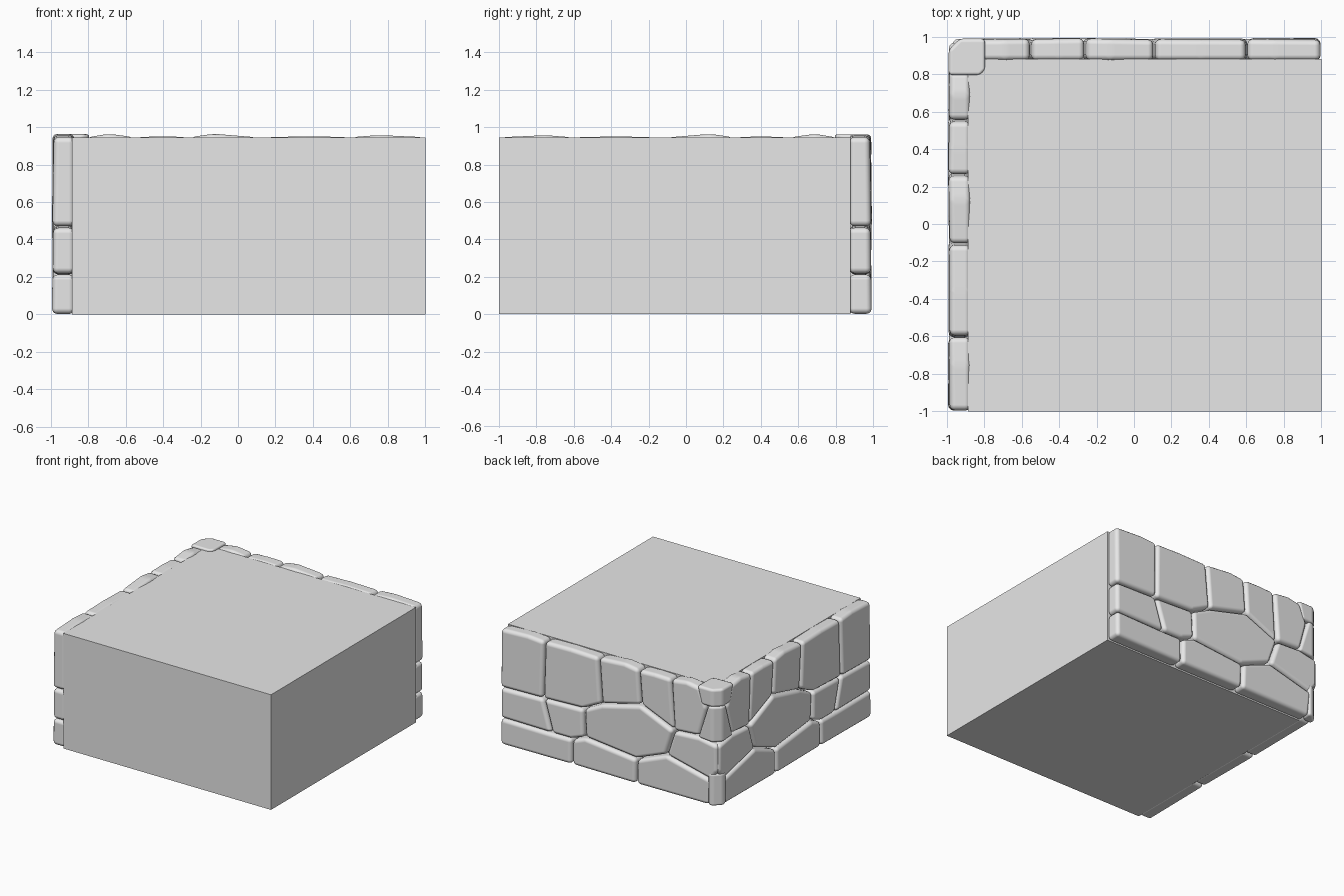
import bpy, bmesh, random
from mathutils import Vector

random.seed(4)
old = bpy.data.objects.get("Cube")
if old:
    bpy.data.objects.remove(old, do_unlink=True)

grey = bpy.data.materials.new("stone_grey")
grey.use_nodes = True
grey.diffuse_color = (0.8, 0.8, 0.8, 1)
grey.node_tree.nodes["Principled BSDF"].inputs["Base Color"].default_value = (0.8, 0.8, 0.8, 1)


def loft(name, ring_a, ring_b, bevel=0):
    """Solid between two matching rings of points, with rounded edges."""
    bm = bmesh.new()
    a = [bm.verts.new(p) for p in ring_a]
    b = [bm.verts.new(p) for p in ring_b]
    bm.faces.new(a)
    bm.faces.new(b)
    for i in range(len(a)):
        j = (i + 1) % len(a)
        bm.faces.new((a[i], a[j], b[j], b[i]))
    bmesh.ops.recalc_face_normals(bm, faces=bm.faces)
    mesh = bpy.data.meshes.new(name)
    bm.to_mesh(mesh)
    bm.free()
    mesh.materials.append(grey)
    obj = bpy.data.objects.new(name, mesh)
    bpy.context.collection.objects.link(obj)
    if bevel:
        mesh.shade_smooth()
        mod = obj.modifiers.new("rounded_edges", "BEVEL")
        mod.width = bevel
        mod.segments = 3
        mod.limit_method = "NONE"
        mod.harden_normals = True
    return obj


# Plain block behind the walls
block = [(-0.885, -1), (1, -1), (1, 0.88), (-0.885, 0.88)]
loft("block", [(x, y, 0) for x, y in block], [(x, y, 0.945) for x, y in block])

# Joints shared by neighbouring stones: distance along the wall, height
P = {
    "end_top": (1, 0.95), "end_high": (1, 0.465), "end_low": (1, 0.215), "end_base": (1, 0),
    "top1": (0.6, 0.95), "top2": (0.11, 0.948), "top3": (-0.26, 0.95),
    "top4": (-0.55, 0.95), "top5": (-0.81, 0.95),
    "peak1": (0.75, 0.963), "peak2": (0.36, 0.957), "peak3": (-0.13, 0.97),
    "peak4": (-0.4, 0.957), "peak5": (-0.69, 0.97),
    "a": (0.61, 0.475), "b": (0.244, 0.488), "c": (0.08, 0.57), "d": (-0.28, 0.66),
    "e": (-0.58, 0.53), "f": (-0.81, 0.545), "neck": (-0.88, 0.79),
    "g": (0.53, 0.21), "h": (0.35, 0.21), "i": (0.234, 0.255), "j": (-0.24, 0.205),
    "k": (-0.51, 0.314), "l": (-0.92, 0.21), "edge_high": (-0.975, 0.51),
    "edge_low": (-0.975, 0.29), "base1": (0.35, 0), "base2": (-0.235, 0), "base3": (-0.9, 0),
}
STONES = {
    "top_stone_1": "end_top end_high a top1 peak1",
    "top_stone_2": "top1 a b c top2 peak2",
    "top_stone_3": "top2 c d top3 peak3",
    "top_stone_4": "top3 d e top4 peak4",
    "top_stone_5": "top4 e f neck top5 peak5",
    "middle_stone_1": "end_high end_low g a",
    "middle_stone_2": "a g h i b",
    "middle_stone_3": "b i j k e d c",
    "middle_stone_4": "e k l edge_low edge_high f",
    "low_stone_1": "end_low end_base base1 h g",
    "low_stone_2": "h base1 base2 j i",
    "low_stone_3": "j base2 base3 l k",
}

# Stones of the back wall, repeated across the diagonal for the side wall
for name, keys in STONES.items():
    pts = [Vector(P[k]) for k in keys.split()]
    mid = sum(pts, Vector((0, 0))) / len(pts)
    pts = [p - (p - mid).normalized() * 0.006 for p in pts]
    tilt_x, tilt_z = random.uniform(-0.02, 0.02), random.uniform(-0.02, 0.02)
    front = [0.988 + tilt_x * (p - mid).x + tilt_z * (p - mid).y for p in pts]
    back = 0.873
    loft("back_" + name, [(p.x, back, p.y) for p in pts],
         [(p.x, f, p.y) for p, f in zip(pts, front)], 0.03)
    loft("side_" + name, [(-back, -p.x, p.y) for p in pts],
         [(-f, -p.x, p.y) for p, f in zip(pts, front)], 0.03)


def corner_ring(size, z, drop=0, out=0.99):
    """Chamfered square hugging the outer corner."""
    c = 0.06
    inner = out - size
    ring = [(inner, out), (out - c, out), (out, out - c), (out, inner),
            (inner + c / 2, inner), (inner, inner + c / 2)]
    return [(-u, v, z - drop * (u + v - 2 * inner)) for u, v in ring]


# Corner stones where both walls meet
loft("corner_cap", corner_ring(0.16, 0.815), corner_ring(0.2, 0.962), 0.04)
loft("corner_wedge", corner_ring(0.19, 0.55, 0.08), corner_ring(0.1, 0.82), 0.03)
loft("corner_foot", corner_ring(0.1, 0.005), corner_ring(0.1, 0.27), 0.035)
